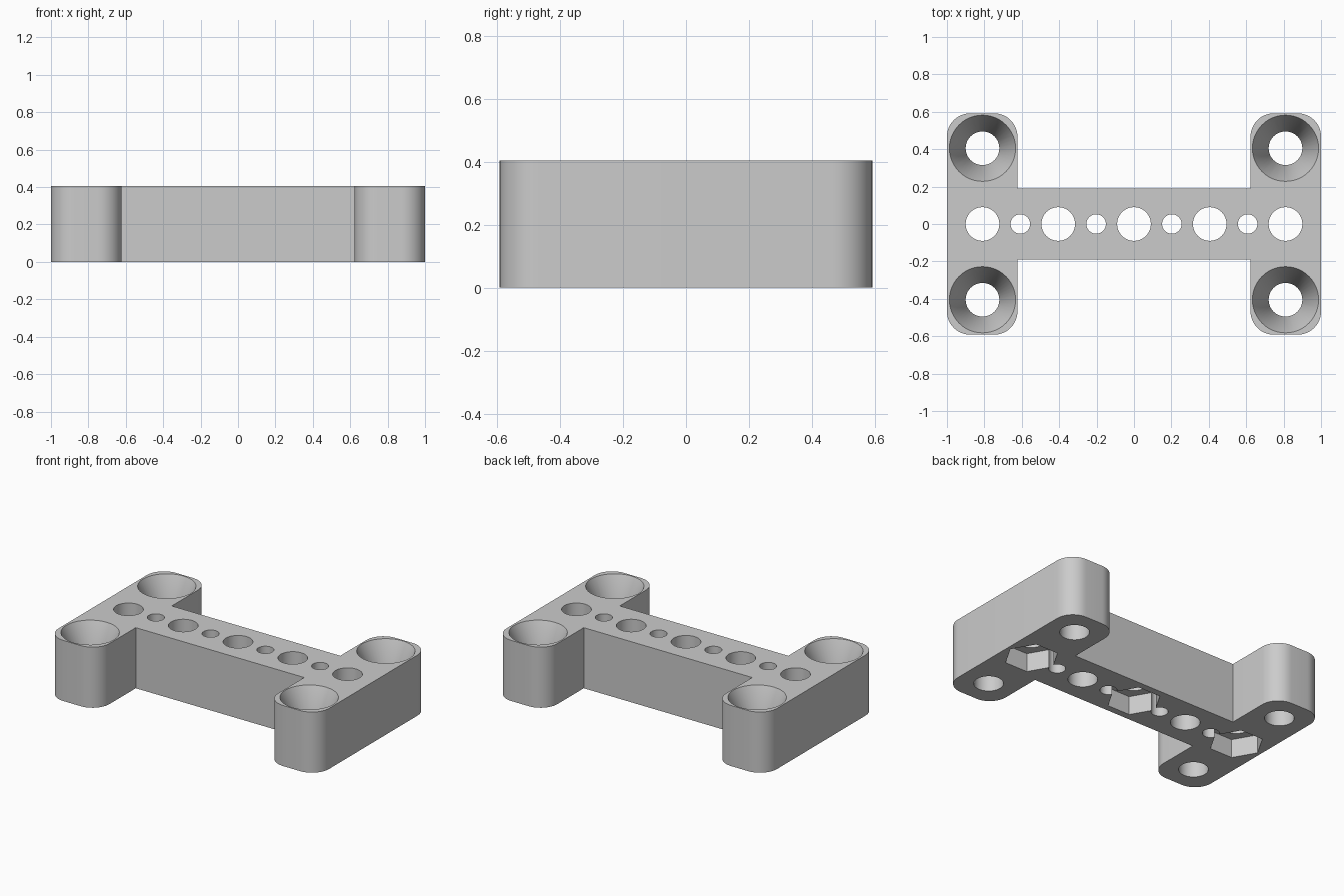
import bpy, bmesh, math
from mathutils import Matrix

cube = bpy.data.objects.get("Cube")
if cube:
    bpy.data.objects.remove(cube, do_unlink=True)

HEIGHT = 0.405
PITCH = 0.405        # spacing of the large holes
HALF_WIDTH = 0.19    # half the width of every bar
END_X = 1.0
END_Y = PITCH + HALF_WIDTH - 0.003
INNER_X = END_X - 2 * HALF_WIDTH + 0.003
HOLE_R, PIN_R, SINK_R, NUT_R = 0.09, 0.052, 0.177, 0.167
SINK_DEPTH, NUT_DEPTH = 0.2, 0.125

grey = bpy.data.materials.new("plain grey")
grey.use_nodes = True
colour = (0.6, 0.6, 0.6, 1)
grey.diffuse_color = colour
grey.node_tree.nodes["Principled BSDF"].inputs["Base Color"].default_value = colour


def make_object(name, bm):
    bmesh.ops.recalc_face_normals(bm, faces=bm.faces)
    mesh = bpy.data.meshes.new(name)
    bm.to_mesh(mesh)
    bm.free()
    mesh.materials.append(grey)
    obj = bpy.data.objects.new(name, mesh)
    bpy.context.collection.objects.link(obj)
    return obj


def drill(body, name, centres, r_low, r_high, z_low, z_high, sides=48):
    """Cut the same round, conical or hexagonal hole at every centre."""
    bm = bmesh.new()
    for x, y in centres:
        bmesh.ops.create_cone(
            bm, cap_ends=True, segments=sides, radius1=r_low, radius2=r_high,
            depth=z_high - z_low,
            matrix=Matrix.Translation((x, y, (z_low + z_high) / 2))
            @ Matrix.Rotation(math.pi / 2, 4, 'Z'))
    cutter = make_object(name, bm)
    cutter.hide_render = True
    mod = body.modifiers.new(name, 'BOOLEAN')
    mod.operation = 'DIFFERENCE'
    mod.solver = 'EXACT'
    mod.object = cutter
    bpy.ops.object.modifier_apply(modifier=mod.name)
    bpy.data.objects.remove(cutter, do_unlink=True)


# H-shaped body: one quarter of the outline, mirrored round
quarter = [(END_X, END_Y), (INNER_X, END_Y), (INNER_X, HALF_WIDTH)]
outline = (quarter
           + [(-x, y) for x, y in reversed(quarter)]
           + [(-x, -y) for x, y in quarter]
           + [(x, -y) for x, y in reversed(quarter)])
bm = bmesh.new()
base = bm.faces.new([bm.verts.new((x, y, 0)) for x, y in outline])
top = bmesh.ops.extrude_face_region(bm, geom=[base])["geom"]
bmesh.ops.translate(bm, vec=(0, 0, HEIGHT),
                    verts=[g for g in top if isinstance(g, bmesh.types.BMVert)])

# Round the upright corners at the ends of the four feet
corners = [e for e in bm.edges
           if abs(e.verts[0].co.z - e.verts[1].co.z) > 0.1
           and abs(e.verts[0].co.y) > HALF_WIDTH + 0.1]
bmesh.ops.bevel(bm, geom=corners, offset=0.125, offset_type='OFFSET',
                segments=12, profile=0.5, affect='EDGES')
body = make_object("mounting_bracket", bm)
bpy.context.view_layer.objects.active = body
body.select_set(True)

# Through holes along the bar and in the feet
feet = [(sx * 2 * PITCH, sy * PITCH) for sx in (-1, 1) for sy in (-1, 1)]
row = [(i * PITCH, 0) for i in range(-2, 3)]
pins = [((i + 0.5) * PITCH, 0) for i in range(-2, 2)]
drill(body, "bolt_holes", feet + row, HOLE_R, HOLE_R, -0.1, HEIGHT + 0.1)
drill(body, "pin_holes", pins, PIN_R, PIN_R, -0.1, HEIGHT + 0.1)

# Countersinks, continued a little above the top so the cut is clean
over = 0.05
slope = (SINK_R - HOLE_R) / SINK_DEPTH
drill(body, "countersinks", feet, HOLE_R, SINK_R + slope * over,
      HEIGHT - SINK_DEPTH, HEIGHT + over)

# Hexagonal nut pockets underneath, corners pointing along the bar
bar_nuts = [(i * 2 * PITCH, 0) for i in (-1, 0, 1)]
drill(body, "nut_pockets", bar_nuts, NUT_R, NUT_R, -0.1, NUT_DEPTH, sides=6)
# The cone's first corner lies on y, so the half-turned hexagon is checked here
bpy.ops.object.shade_smooth_by_angle(angle=math.radians(30))
